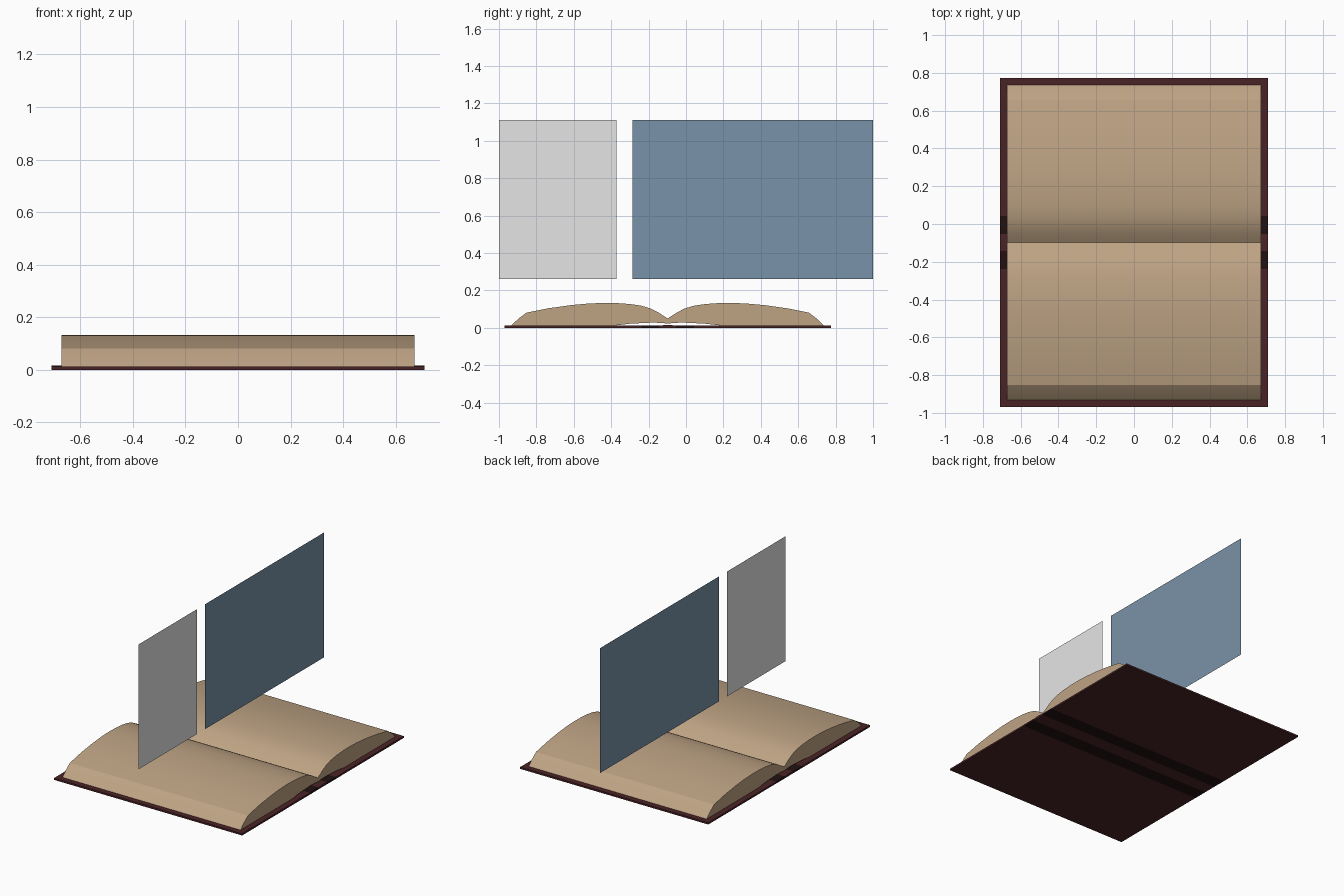
import bpy, math

if "Cube" in bpy.data.objects:
    bpy.data.objects.remove(bpy.data.objects["Cube"])

GUTTER = -0.098   # y of the line between the two halves


def material(name, r, g, b):
    m = bpy.data.materials.new(name)
    lin = [((c / 255 + 0.055) / 1.055) ** 2.4 for c in (r, g, b)]
    m.diffuse_color = (*lin, 1)
    m.use_nodes = True
    m.node_tree.nodes["Principled BSDF"].inputs["Base Color"].default_value = m.diffuse_color
    return m


PAPER = material("aged paper", 190, 163, 132)
LEATHER = material("dark red leather", 74, 36, 38)
HINGE = material("dark hinge leather", 34, 17, 18)
GREY = material("light grey", 229, 229, 229)
BLUE = material("slate blue", 121, 146, 168)


def add_mesh(name, verts, faces, mat):
    me = bpy.data.meshes.new(name)
    me.from_pydata(verts, [], faces)
    me.materials.append(mat)
    ob = bpy.data.objects.new(name, me)
    bpy.context.collection.objects.link(ob)
    return ob


def prism(name, profile, half_x, mat):
    """Extrude a (y, z) outline along x, centred on x = 0."""
    n = len(profile)
    verts = [(s * half_x, y, z) for s in (-1, 1) for y, z in profile]
    faces = [tuple(range(n)), tuple(range(2 * n - 1, n - 1, -1))]
    faces += [(i, i + n, (i + 1) % n + n, (i + 1) % n) for i in range(n)]
    ob = add_mesh(name, verts, faces, mat)
    bpy.context.view_layer.objects.active = ob
    ob.select_set(True)
    bpy.ops.object.mode_set(mode='EDIT')
    bpy.ops.mesh.select_all(action='SELECT')
    bpy.ops.mesh.normals_make_consistent(inside=False)
    bpy.ops.object.mode_set(mode='OBJECT')
    bpy.ops.object.shade_smooth_by_angle(angle=math.radians(24))
    ob.select_set(False)
    return ob


# Page block outline: distance from the gutter, height
page = [(0.0, 0.05), (0.025, 0.066), (0.05, 0.082), (0.09, 0.103), (0.14, 0.118),
        (0.20, 0.127), (0.27, 0.132), (0.34, 0.133), (0.42, 0.130), (0.52, 0.121),
        (0.64, 0.104), (0.755, 0.081),                       # top of the pages
        (0.80, 0.047), (0.835, 0.013),                       # sloping fore edge
        (0.28, 0.013), (0.20, 0.022), (0.08, 0.028), (0.03, 0.026), (0.0, 0.022)]

for side, label in ((-1, "front"), (1, "back")):
    # Pages
    prism(label + "_pages", [(GUTTER + side * d, z) for d, z in page], 0.672, PAPER)
    # Cover board and hinge strip
    for part, a, b, top, mat in (("cover_board", 0.14, 0.872, 0.012, LEATHER),
                                 ("hinge_strip", 0.045, 0.14, 0.012, HINGE)):
        ya, yb = GUTTER + side * a, GUTTER + side * b
        prism(f"{label}_{part}", [(ya, 0), (yb, 0), (yb, top), (ya, top)], 0.71, mat)

# Spine between the two hinges
s0, s1 = GUTTER - 0.045, GUTTER + 0.045
prism("spine", [(s0, 0), (s1, 0), (s1, 0.012), (GUTTER, 0.016), (s0, 0.012)], 0.71, LEATHER)

# Flat panels floating above the book
for name, y0, y1, mat in (("grey_panel", -1.0, -0.372, GREY),
                          ("blue_panel", -0.285, 1.0, BLUE)):
    x, z0, z1 = -0.05, 0.26, 1.112
    add_mesh(name, [(x, y0, z0), (x, y1, z0), (x, y1, z1), (x, y0, z1)], [(0, 1, 2, 3)], mat)
